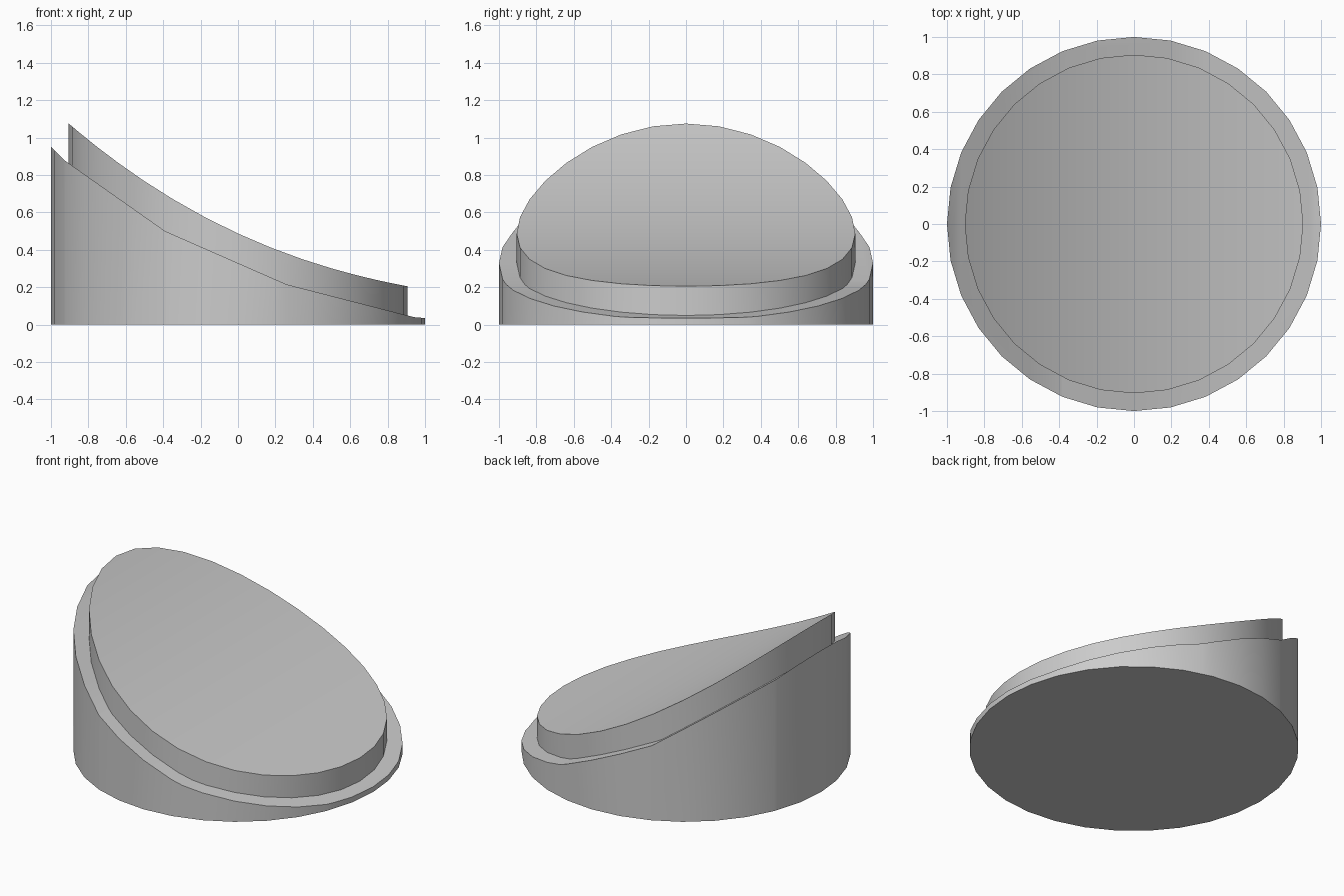
import bpy, bmesh, math

default = bpy.data.objects.get("Cube")
if default:
    bpy.data.objects.remove(default, do_unlink=True)

grey = bpy.data.materials.new("plain grey")
grey.use_nodes = True
grey.diffuse_color = (0.6, 0.6, 0.6, 1)
grey.node_tree.nodes["Principled BSDF"].inputs["Base Color"].default_value = (0.6, 0.6, 0.6, 1)

SIDES = 32


def sloped_disc(name, radius, bottom, cuts, height):
    """Round prism whose top follows height(x), split across x at each cut."""
    bm = bmesh.new()
    bmesh.ops.create_circle(bm, cap_ends=True, segments=SIDES, radius=radius)
    for x in cuts:
        geom = bm.verts[:] + bm.edges[:] + bm.faces[:]
        bmesh.ops.bisect_plane(bm, geom=geom, dist=0.0001, plane_co=(x, 0, 0), plane_no=(1, 0, 0))
    top = bmesh.ops.extrude_face_region(bm, geom=bm.faces[:], use_keep_orig=True)["geom"]
    for v in bm.verts:
        v.co.z = bottom
    for v in top:
        if isinstance(v, bmesh.types.BMVert):
            v.co.z = height(v.co.x)
    bmesh.ops.recalc_face_normals(bm, faces=bm.faces[:])
    mesh = bpy.data.meshes.new(name)
    bm.to_mesh(mesh)
    bm.free()
    mesh.materials.append(grey)
    obj = bpy.data.objects.new(name, mesh)
    bpy.context.collection.objects.link(obj)
    bpy.ops.object.select_all(action="DESELECT")
    obj.select_set(True)
    bpy.context.view_layer.objects.active = obj
    bpy.ops.object.shade_smooth_by_angle(angle=math.radians(30))
    return obj


# Outer body: ledge made of a few straight slopes
LEDGE = [(-1, 0.95), (-0.93, 0.88), (-0.39, 0.5), (0.26, 0.215), (0.94, 0.04), (1, 0.035)]


def ledge_height(x):
    for (x0, z0), (x1, z1) in zip(LEDGE, LEDGE[1:]):
        if x <= x1 + 0.0001:
            return z0 + (z1 - z0) * (x - x0) / (x1 - x0)
    return LEDGE[-1][1]


sloped_disc("outer_body", 1, 0, [x for x, z in LEDGE[1:-1]], ledge_height)


# Raised inner cap: smoothly curved top
def cap_height(x):
    return 0.487 - 0.46 * x + 0.187 * x ** 2 - 0.025 * x ** 3


CAP = 0.905
ring = [CAP * math.cos(math.tau * i / SIDES) for i in range(1, SIDES // 2)]
sloped_disc("raised_cap", CAP, 0.02, ring, cap_height)
